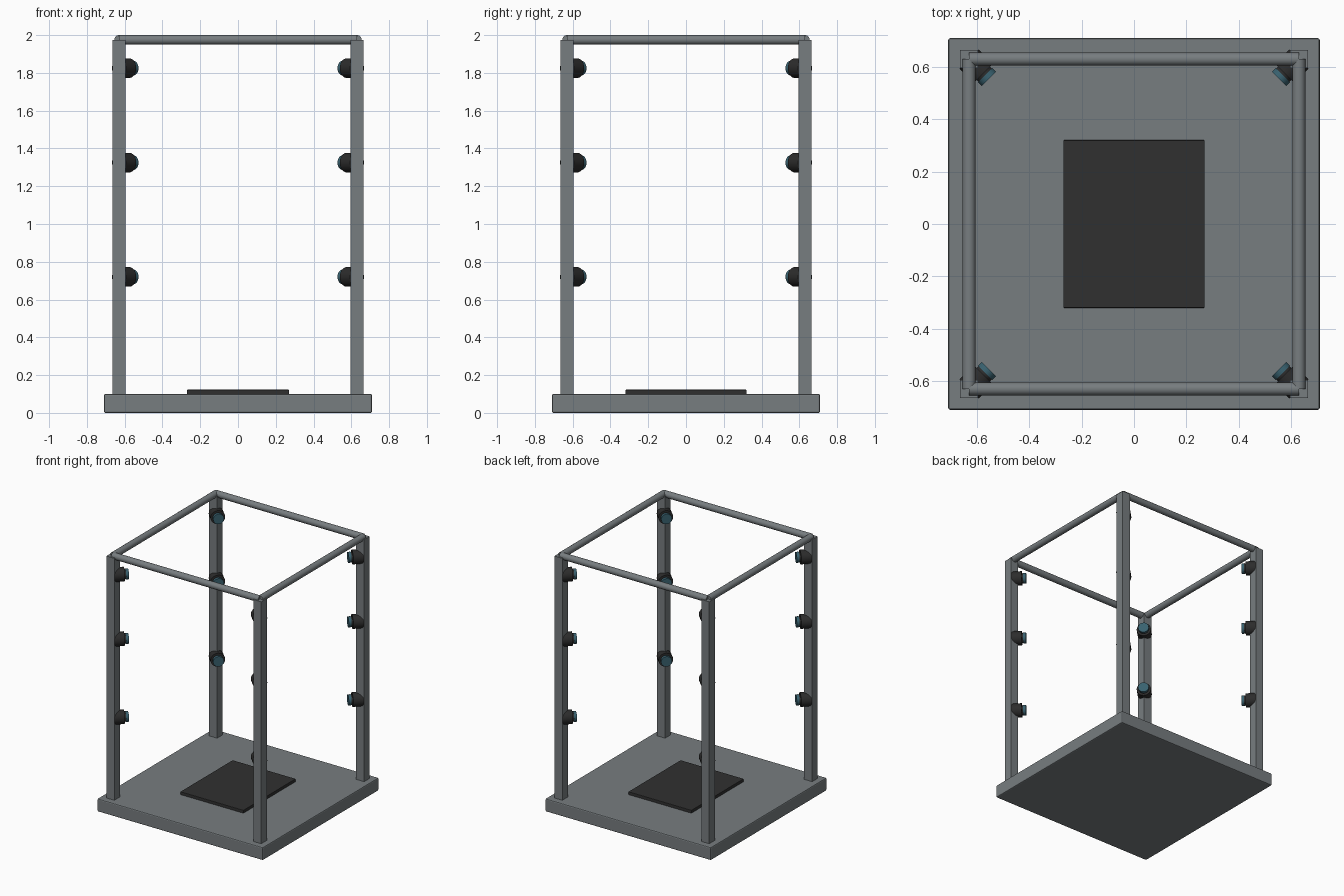
import bpy
from math import pi
from mathutils import Vector

cube = bpy.data.objects.get("Cube")
if cube:
    bpy.data.objects.remove(cube, do_unlink=True)


def material(name, color):
    m = bpy.data.materials.new(name)
    m.use_nodes = True
    m.diffuse_color = (*color, 1)
    m.node_tree.nodes["Principled BSDF"].inputs["Base Color"].default_value = (*color, 1)
    return m


GREY = material("frame grey", (0.185, 0.205, 0.215))
DARK = material("pad black", (0.03, 0.03, 0.03))
BLACK = material("housing black", (0.025, 0.025, 0.025))
TEAL = material("lens teal", (0.04, 0.12, 0.16))


def box(name, size, center, mat, bevel=0):
    bpy.ops.mesh.primitive_cube_add(size=1, location=center)
    ob = bpy.context.object
    ob.name = name
    ob.scale = size
    bpy.ops.object.transform_apply(location=False, rotation=False, scale=True)
    ob.data.materials.append(mat)
    if bevel:
        mod = ob.modifiers.new("soft edges", "BEVEL")
        mod.width = bevel
        mod.segments = 2
    return ob


def rod(name, start, end, radius, mat, sides=24):
    start, end = Vector(start), Vector(end)
    axis = end - start
    bpy.ops.mesh.primitive_cylinder_add(vertices=sides, radius=radius, depth=axis.length,
                                        location=(start + end) / 2)
    ob = bpy.context.object
    ob.name = name
    ob.rotation_euler = axis.to_track_quat("Z", "Y").to_euler()
    ob.data.materials.append(mat)
    bpy.ops.object.shade_smooth_by_angle(angle=pi / 6)
    return ob


# Base platform and the pad on it
box("base", (1.42, 1.42, 0.1), (0, 0, 0.05), GREY, 0.008)
box("pad", (0.54, 0.64, 0.025), (0, 0, 0.11), DARK, 0.002)

P = 0.63          # post centre offset
RAIL_Z = 1.975

# Corner posts, each with three sensors aimed at the central axis
for sx, x_word in ((1, "left"), (-1, "right")):
    for sy, y_word in ((-1, "front"), (1, "back")):
        corner = f"{y_word}_{x_word}"
        box(f"{corner}_post", (0.068, 0.068, 1.885), (sx * P, sy * P, 1.0325), GREY)
        inward = Vector((-sx, -sy, 0)).normalized()
        for z, level in ((0.72, "low"), (1.325, "middle"), (1.825, "high")):
            root = Vector((sx * P, sy * P, z))
            for part, a, b, r, mat in (("housing", 0, 0.077, 0.052, BLACK),
                                       ("neck", 0.07, 0.09, 0.036, BLACK),
                                       ("lens", 0.087, 0.107, 0.039, TEAL)):
                rod(f"{corner}_{level}_{part}", root + inward * a, root + inward * b, r, mat)

# Round rails joining the post tops
for s, x_word, y_word in ((1, "left", "back"), (-1, "right", "front")):
    rod(f"{y_word}_rail", (-P, s * P, RAIL_Z), (P, s * P, RAIL_Z), 0.025, GREY)
    rod(f"{x_word}_rail", (s * P, -P, RAIL_Z), (s * P, P, RAIL_Z), 0.025, GREY)
